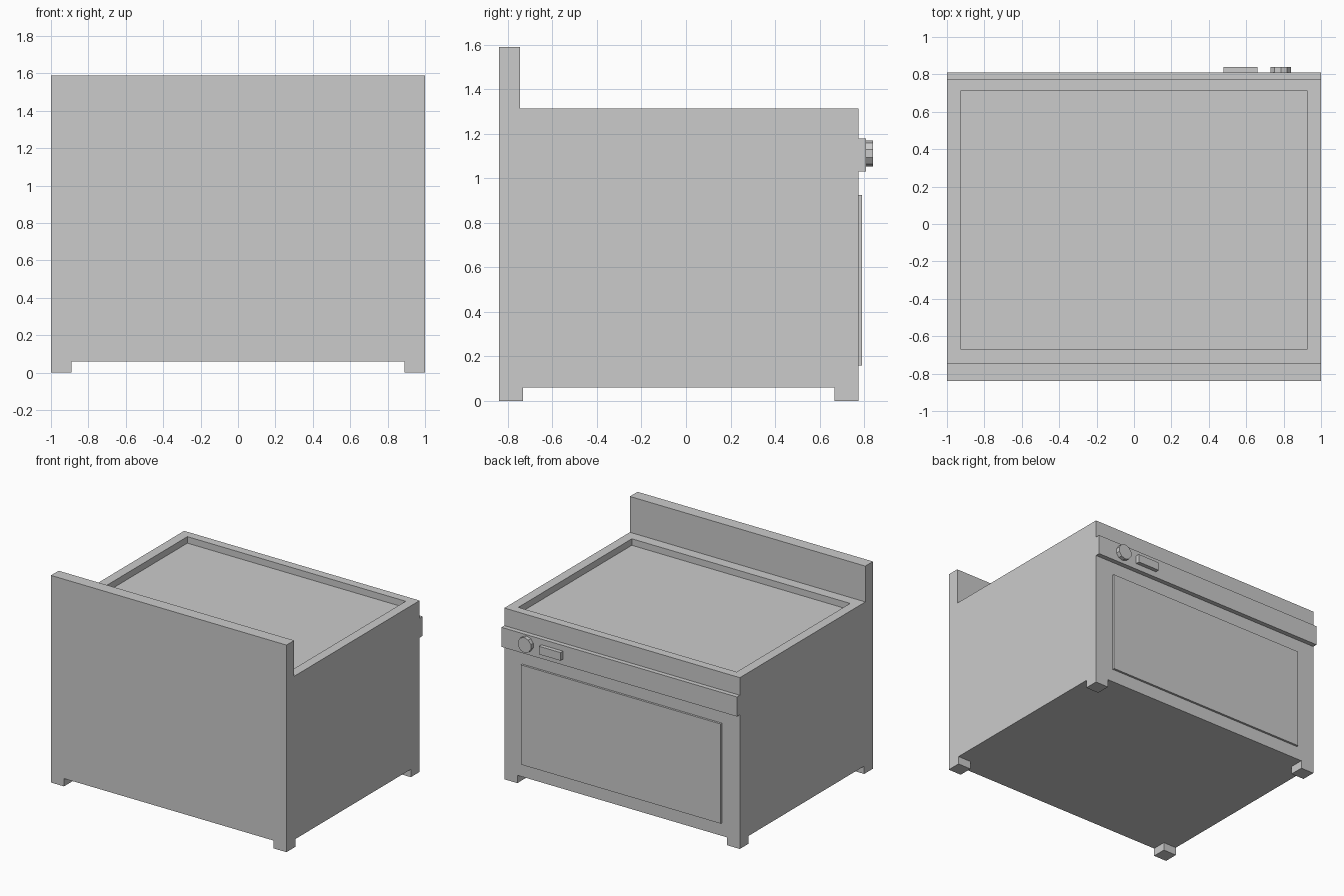
import bpy, bmesh, math

if "Cube" in bpy.data.objects:
    bpy.data.objects.remove(bpy.data.objects["Cube"])


def box(name, x, y, z):
    """Axis-aligned box from three (min, max) ranges."""
    bm = bmesh.new()
    bmesh.ops.create_cube(bm, size=1)
    for v in bm.verts:
        v.co = [r[0] if c < 0 else r[1] for c, r in zip(v.co, (x, y, z))]
    return finish(name, bm)


def finish(name, bm):
    bmesh.ops.recalc_face_normals(bm, faces=bm.faces)
    mesh = bpy.data.meshes.new(name)
    bm.to_mesh(mesh)
    bm.free()
    ob = bpy.data.objects.new(name, mesh)
    bpy.context.collection.objects.link(ob)
    return ob


BACK, FRONT, BASE, TOP = -0.84, 0.775, 0.06, 1.315

# Body with raised back guard: side profile extruded across the width
profile = [(BACK, BASE), (FRONT, BASE), (FRONT, TOP), (-0.747, TOP),
           (-0.747, 1.59), (BACK, 1.59)]
bm = bmesh.new()
side = bm.faces.new([bm.verts.new((-1, y, z)) for y, z in profile])
ext = bmesh.ops.extrude_face_region(bm, geom=[side])
for v in ext["geom"]:
    if isinstance(v, bmesh.types.BMVert):
        v.co.x = 1
bmesh.ops.recalc_face_normals(bm, faces=bm.faces)

# Recessed hob surface
hob = next(f for f in bm.faces if f.normal.z > 0.9
           and abs(f.calc_center_median().z - TOP) < 1e-4)
bmesh.ops.inset_region(bm, faces=[hob], thickness=0.07)
for v in hob.verts:
    v.co = (math.copysign(0.927, v.co.x), 0.71 if v.co.y > 0 else -0.667, TOP)
floor = bmesh.ops.extrude_discrete_faces(bm, faces=[hob])["faces"][0]
for v in floor.verts:
    v.co.z -= 0.05
finish("stove_body", bm)

# Feet, flush with the body corners
for sx, xr in (("left", (-1, -0.89)), ("right", (0.89, 1))):
    for sy, yr in (("rear", (BACK, -0.733)), ("front", (0.668, FRONT))):
        box(f"{sy}_{sx}_foot", xr, yr, (0, BASE))

# Control panel, oven door and display
box("control_panel", (-1, 1), (FRONT, 0.81), (1.03, 1.18))
box("oven_door", (-0.848, 0.848), (FRONT, 0.791), (0.16, 0.925))
box("display", (0.478, 0.66), (0.81, 0.84), (1.075, 1.137))

# Ten-sided control knob
bpy.ops.mesh.primitive_cylinder_add(vertices=10, radius=0.058, depth=0.03,
                                    location=(0.785, 0.825, 1.112),
                                    rotation=(math.pi / 2, 0, 0))
bpy.context.object.name = "control_knob"
